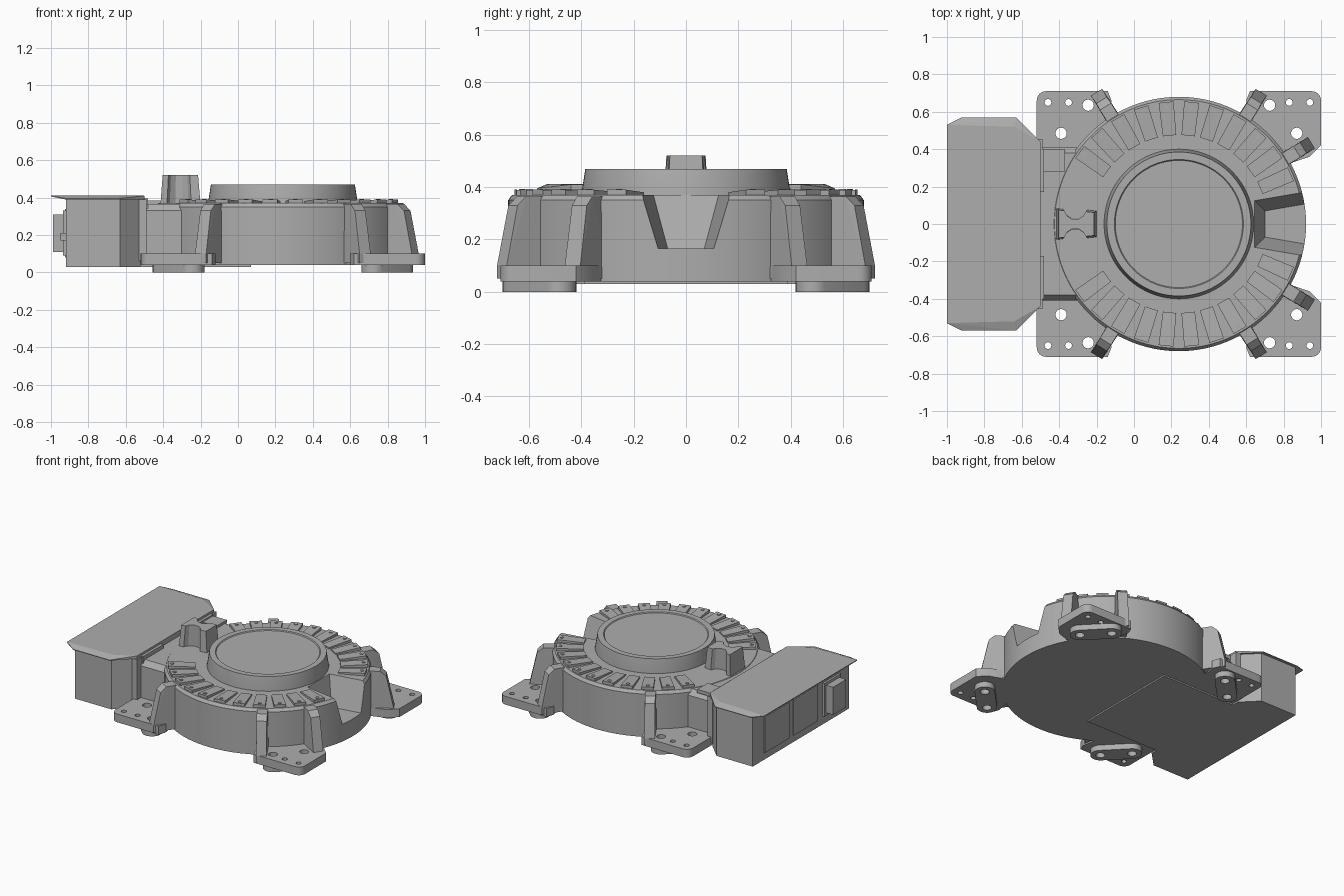
import bpy, bmesh
from math import radians, cos, sin, pi
from mathutils import Matrix, Vector

if "Cube" in bpy.data.objects:
    bpy.data.objects.remove(bpy.data.objects["Cube"])

grey = bpy.data.materials.new("machined grey")
grey.use_nodes = True
grey.diffuse_color = (0.42, 0.42, 0.42, 1)
grey.node_tree.nodes["Principled BSDF"].inputs["Base Color"].default_value = (0.42, 0.42, 0.42, 1)

CX = 0.24  # x of the round body's axis


def finish(bm, name, smooth=False):
    bmesh.ops.recalc_face_normals(bm, faces=bm.faces)
    mesh = bpy.data.meshes.new(name)
    bm.to_mesh(mesh)
    bm.free()
    mesh.materials.append(grey)
    ob = bpy.data.objects.new(name, mesh)
    bpy.context.collection.objects.link(ob)
    if smooth:
        bpy.ops.object.select_all(action='DESELECT')
        ob.select_set(True)
        bpy.context.view_layer.objects.active = ob
        bpy.ops.object.shade_smooth_by_angle(angle=radians(30))
    return ob


def hull(name, points, smooth=False):
    bm = bmesh.new()
    for p in points:
        bm.verts.new(p)
    bmesh.ops.convex_hull(bm, input=bm.verts)
    bmesh.ops.dissolve_limit(bm, angle_limit=radians(1), verts=bm.verts, edges=bm.edges)
    return finish(bm, name, smooth)


def box(name, x0, x1, y0, y1, z0, z1):
    return hull(name, [(x, y, z) for x in (x0, x1) for y in (y0, y1) for z in (z0, z1)])


def prism(name, outline, z0, z1, smooth=False, taper=1.0):
    bm = bmesh.new()
    mid = sum((Vector(p) for p in outline), Vector((0, 0))) / len(outline)
    low = [bm.verts.new((x, y, z0)) for x, y in outline]
    top = [bm.verts.new((*(mid + (Vector(p) - mid) * taper), z1)) for p in outline]
    bm.faces.new(low)
    bm.faces.new(top)
    for i in range(len(low)):
        j = (i + 1) % len(low)
        bm.faces.new((low[i], low[j], top[j], top[i]))
    return finish(bm, name, smooth)


def lathe(name, profile, steps=96):
    bm = bmesh.new()
    verts = [bm.verts.new((CX + r, 0, z)) for r, z in profile]
    edges = [bm.edges.new(pair) for pair in zip(verts, verts[1:])]
    bmesh.ops.spin(bm, geom=verts + edges, cent=(CX, 0, 0), axis=(0, 0, 1),
                   angle=2 * pi, steps=steps)
    bmesh.ops.remove_doubles(bm, verts=bm.verts, dist=0.0005)
    return finish(bm, name, True)


def circle(x, y, r, n=24):
    return [(x + r * cos(2 * pi * i / n), y + r * sin(2 * pi * i / n)) for i in range(n)]


def cut(ob, cutter):
    mod = ob.modifiers.new("cut", 'BOOLEAN')
    mod.operation = 'DIFFERENCE'
    mod.solver = 'EXACT'
    mod.object = cutter
    cutter.hide_render = True
    cutter.hide_viewport = True


# Round body with the sloping channel cut out of its side
body = lathe("round_body", [(0, 0.04), (0.68, 0.04), (0.68, 0.35), (0.665, 0.37), (0, 0.37)])
channel = hull("channel_cutter", [(x + dx, s * (w + dw), z)
               for x, w in ((0.68, 0.07), (1.0, 0.125)) for s in (-1, 1)
               for dx, dw, z in ((0.02, 0, 0.165), (-0.04, 0.06, 0.39))])
cut(body, channel)

# Raised hub with a shallow recessed cover
lathe("hub_ring", [(0, 0.36), (0.40, 0.36), (0.40, 0.372), (0.385, 0.47), (0.345, 0.47),
                   (0.34, 0.464), (0, 0.464)])

# Cooling slats around the deck, each with a small rivet
for side in (-1, 1):
    for k in range(11):
        a = side * radians(24 + 12 * k)
        turn = Matrix.Translation((CX, 0, 0)) @ Matrix.Rotation(a, 4, 'Z')
        ob = hull("deck_slat", [turn @ Vector((r, s * w, z)) for s in (-1, 1)
                  for r, w, z in ((0.475, 0.036, 0.36), (0.475, 0.036, 0.38),
                                  (0.655, 0.04, 0.36), (0.655, 0.04, 0.39))])
        c = turn @ Vector((0.63, 0, 0))
        prism("slat_rivet", circle(c.x, c.y, 0.012, 12), 0.385, 0.393)

# Mounting feet: plate, pad, holes and ribs
for ex in (1, -1):
    for ey in (1, -1):
        def at(x, y, z):
            return (CX + ex * x, ey * y, z)
        corner = [(0.71 + 0.05 * cos(t * pi / 12), 0.66 + 0.05 * sin(t * pi / 12)) for t in range(7)]
        edge = corner + [(0.38, 0.71), (0.36, 0.66), (0.40, 0.45), (0.58, 0.32),
                         (0.70, 0.36), (0.76, 0.42)]
        plate = hull("foot_plate", [at(x, y, z) for x, y in edge for z in (0.04, 0.10)], True)
        pad = hull("foot_pad", [at(x, y, z) for c in ((0.485, 0.635), (0.63, 0.485))
                   for x, y in circle(*c, 0.066) for z in (0, 0.045)], True)
        for x, y, r in ((0.485, 0.635, 0.03), (0.63, 0.485, 0.03),
                        (0.59, 0.65, 0.018), (0.70, 0.65, 0.018)):
            drill = prism("hole_cutter", circle(CX + ex * x, ey * y, r), -0.1, 0.2)
            cut(plate, drill)
            if r > 0.02:
                cut(pad, drill)
        for deg in ((58, 31.5) if ex > 0 else (58,)):
            a = radians(deg)
            hull("foot_rib", [at(r * cos(a) - s * w * sin(a), r * sin(a) + s * w * cos(a), z)
                 for s in (-1, 1) for r, w, z in ((0.60, 0.04, 0.05), (0.60, 0.035, 0.365),
                 (0.74, 0.035, 0.365), (0.78, 0.033, 0.33), (0.83, 0.035, 0.10), (0.83, 0.035, 0.05))])

# Bridge from the round body to the housing, and the plate beneath
hull("bridge", [(x, s * y, z) for x in (-0.54, 0.0) for s in (-1, 1)
                for y, z in ((0.41, 0.04), (0.41, 0.33), (0.38, 0.367))])
box("bottom_plate", -0.55, 0.07, -0.39, 0.39, 0.03, 0.045)
box("bridge_block", -0.48, -0.37, 0.28, 0.40, 0.36, 0.385)
for s in (-1, 1):
    box("seal_strip", -0.53, -0.48, *sorted((s * 0.17, s * 0.40)), 0.34, 0.395)
    box("strip_end", -0.53, -0.49, *sorted((s * 0.38, s * 0.455)), 0.06, 0.39)
box("strip_middle", -0.53, -0.505, -0.18, 0.18, 0.34, 0.395)

# Electronics housing with a bevelled, overhanging lid
plan = [(-0.92, 0.55), (-0.63, 0.55), (-0.52, 0.44)]
hull("housing", [(x, s * y, z) for x, y in plan for s in (-1, 1) for z in (0.03, 0.395)])
lid = [(-0.92, 0.57, 0.39), (-0.63, 0.57, 0.39), (-0.50, 0.44, 0.39), (-0.92, 0.57, 0.395),
       (-0.63, 0.57, 0.395), (-0.50, 0.44, 0.41), (-0.64, 0.52, 0.412),
       (-1.0, 0.53, 0.412), (-1.0, 0.53, 0.406)]
hull("housing_lid", [(x, s * y, z) for x, y, z in lid for s in (-1, 1)])

# Panels and connector on the housing's outer side
for y in (0.28, -0.05):
    box("side_panel", -0.926, -0.91, y - 0.14, y + 0.14, 0.08, 0.34)
box("connector_base", -0.935, -0.91, -0.44, -0.25, 0.09, 0.33)
box("connector", -0.99, -0.92, -0.42, -0.27, 0.11, 0.31)
box("connector_latch", -0.95, -0.92, -0.45, -0.41, 0.17, 0.21)

# Waisted post on the bridge
half = [(-0.415, 0.085), (-0.38, 0.08), (-0.365, 0.05), (-0.335, 0.03), (-0.295, 0.03),
        (-0.265, 0.05), (-0.25, 0.075), (-0.20, 0.07)]
prism("waisted_post", half + [(x, -y) for x, y in reversed(half)], 0.36, 0.52, taper=0.88)
